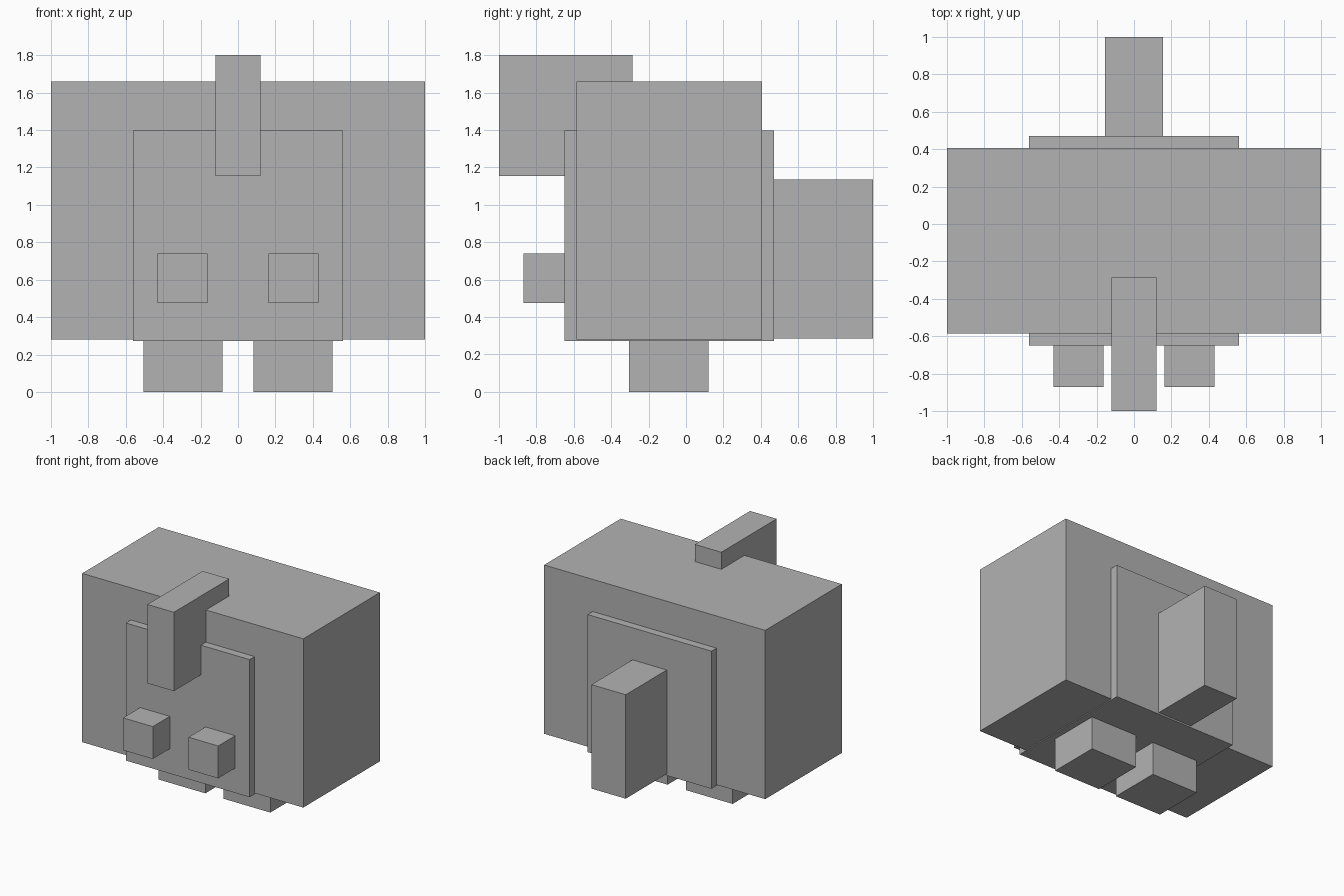
import bpy

if "Cube" in bpy.data.objects:
    bpy.data.objects.remove(bpy.data.objects["Cube"])

grey = bpy.data.materials.new("plain grey")
grey.diffuse_color = (0.45, 0.45, 0.45, 1)
grey.use_nodes = True
grey.node_tree.nodes["Principled BSDF"].inputs["Base Color"].default_value = grey.diffuse_color


def box(name, x, y, z):
    """Axis-aligned box from (min, max) ranges."""
    bpy.ops.mesh.primitive_cube_add(size=1, location=[(a + b) / 2 for a, b in (x, y, z)])
    ob = bpy.context.object
    ob.name = name
    ob.scale = [b - a for a, b in (x, y, z)]
    bpy.ops.object.transform_apply(location=False, rotation=False, scale=True)
    ob.data.materials.append(grey)
    return ob


# Wide main block and the narrower core that shows at front and back
box("wide_body", (-1, 1), (-0.585, 0.405), (0.28, 1.66))
box("core_body", (-0.56, 0.56), (-0.65, 0.47), (0.272, 1.397))

# Crest on the upper front, block on the back
box("front_crest", (-0.12, 0.12), (-1, -0.285), (1.155, 1.80))
box("back_block", (-0.155, 0.155), (0.40, 1), (0.285, 1.135))

# Mirrored pairs: front knobs and feet
for side, s in (("left", -1), ("right", 1)):
    box(side + "_knob", sorted((s * 0.162, s * 0.43)), (-0.87, -0.60), (0.475, 0.74))
    box(side + "_foot", sorted((s * 0.082, s * 0.506)), (-0.305, 0.12), (0, 0.30))
